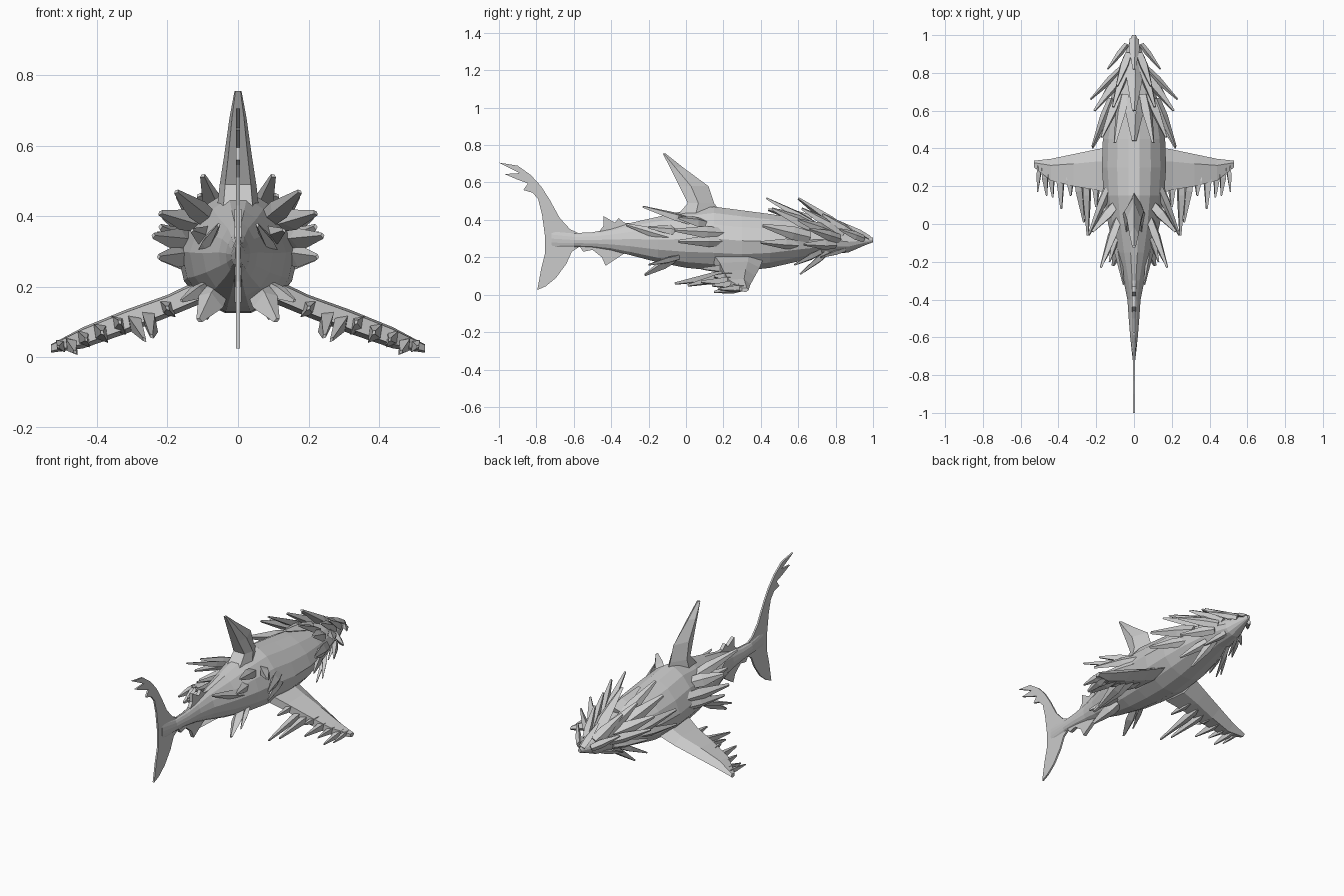
import bpy, bmesh, math
from mathutils import Vector

cube = bpy.data.objects.get("Cube")
if cube:
    bpy.data.objects.remove(cube, do_unlink=True)

stone = bpy.data.materials.new("pale_grey_stone")
stone.use_nodes = True
stone.diffuse_color = (0.6, 0.6, 0.6, 1)
stone.node_tree.nodes["Principled BSDF"].inputs["Base Color"].default_value = (0.6, 0.6, 0.6, 1)


def make_object(name, bm, mirrored=False):
    bmesh.ops.recalc_face_normals(bm, faces=bm.faces)
    mesh = bpy.data.meshes.new(name)
    bm.to_mesh(mesh)
    bm.free()
    mesh.materials.append(stone)
    obj = bpy.data.objects.new(name, mesh)
    bpy.context.collection.objects.link(obj)
    if mirrored:
        obj.modifiers.new("Mirror", "MIRROR").use_mirror_merge = False
    return obj


def loft(bm, rings):
    """Skin a list of equal-length point rings and cap both ends."""
    loops = [[bm.verts.new(p) for p in ring] for ring in rings]
    count = len(loops[0])
    for near, far in zip(loops, loops[1:]):
        for i in range(count):
            j = (i + 1) % count
            bm.faces.new((near[i], near[j], far[j], far[i]))
    bm.faces.new(loops[0])
    bm.faces.new(loops[-1][::-1])


def shard(bm, base, tip, width, outward):
    """Angular crystal: broad root tapering straight to a blunt tip."""
    base, tip = Vector(base), Vector(tip)
    along = (tip - base).normalized()
    side = along.cross(Vector(outward)).normalized()
    up = side.cross(along).normalized()
    rings = []
    for t, scale in ((0, 0.85), (0.35, 1), (1, 0.25)):
        centre, w = base.lerp(tip, t), width * scale
        rings.append([centre + side * (a * w) + up * (b * w)
                      for a, b in ((-1, -0.1), (-0.2, 0.6), (0.9, 0.2), (0.3, -0.6))])
    loft(bm, rings)


def shard_group(name, spikes, mirrored=True):
    bm = bmesh.new()
    for base, tip, width in spikes:
        outward = (base[0], 0, base[2] - 0.28)
        shard(bm, base, tip, width, outward)
    make_object(name, bm, mirrored)


def plate(name, outline, thickness):
    """Flat side-view outline given thickness across x."""
    bm = bmesh.new()
    face = bm.faces.new([bm.verts.new((-thickness / 2, y, z)) for y, z in outline])
    extruded = bmesh.ops.extrude_face_region(bm, geom=[face], use_keep_orig=True)
    moved = [v for v in extruded["geom"] if isinstance(v, bmesh.types.BMVert)]
    bmesh.ops.translate(bm, verts=moved, vec=(thickness, 0, 0))
    bmesh.ops.triangulate(bm, faces=[f for f in bm.faces if len(f.verts) > 4])
    make_object(name, bm)


# Body: y, top, bottom, half width
stations = (
    (-.72, .35, .25, .007), (-.6, .33, .255, .02), (-.5, .335, .25, .028), (-.4, .355, .235, .035),
    (-.3, .385, .21, .055), (-.15, .42, .17, .1), (0, .455, .14, .137), (.15, .475, .125, .16),
    (.3, .455, .122, .17), (.45, .435, .14, .165), (.6, .41, .175, .14), (.75, .38, .21, .1),
    (.87, .34, .225, .06), (.96, .315, .265, .025), (1, .305, .28, .01))
body = bmesh.new()
sides = 14
rings = []
for y, top, bottom, half in stations:
    ring = []
    for i in range(sides):
        angle = math.tau * i / sides
        height = math.sin(angle)
        pinch = 1 - 0.2 * max(height, 0)
        ring.append((half * math.cos(angle) * pinch, y,
                     (top + bottom) / 2 + (top - bottom) / 2 * height))
    rings.append(ring)
loft(body, rings)
make_object("body", body)

# Crescent tail with a torn upper tip
plate("tail_fin", (
    (-1, .706), (-.9, .69), (-.83, .64), (-.775, .58), (-.73, .51), (-.675, .41), (-.62, .35),
    (-.555, .32), (-.565, .26), (-.61, .23), (-.64, .165), (-.695, .09), (-.75, .045),
    (-.795, .025), (-.775, .135), (-.755, .215), (-.755, .32), (-.77, .43), (-.79, .51),
    (-.82, .545), (-.87, .56), (-.845, .595), (-.9, .615), (-.97, .645), (-.89, .65)), .01)

# Small jagged ridges above and below the tail root
plate("upper_tail_ridge", ((-.25, .38), (-.33, .385), (-.36, .41), (-.38, .385), (-.44, .42),
                           (-.44, .37), (-.47, .33), (-.3, .3)), .02)
plate("lower_tail_ridge", ((-.28, .23), (-.33, .22), (-.43, .155), (-.45, .2), (-.5, .24),
                           (-.55, .23), (-.57, .26), (-.4, .28)), .02)

# Dorsal fin: height, rear y, front y, half width
fin = bmesh.new()
rings = []
for z, rear, front, half in ((.42, -.05, .2, .06), (.49, .01, .15, .052), (.58, -.035, .12, .038),
                             (.68, -.085, -.015, .024), (.755, -.125, -.11, .01)):
    middle = rear + (front - rear) * .4
    rings.append([(0, front, z), (half, middle, z), (half * .7, rear, z),
                  (-half * .7, rear, z), (-half, middle, z)])
loft(fin, rings)
make_object("dorsal_fin", fin)

# Pectoral fins: x, front y, rear y, height, half thickness
fin = bmesh.new()
rings = []
for x, front, rear, z, half in ((.11, .41, .15, .185, .035), (.2, .395, .18, .145, .032),
                                (.32, .37, .2, .1, .034), (.44, .345, .23, .055, .03),
                                (.53, .335, .3, .025, .012)):
    span = front - rear
    rings.append([(x, front, z), (x, front - span * .3, z + half), (x, rear, z + half * .8),
                  (x, rear, z - half * .6), (x, front - span * .4, z - half)])
loft(fin, rings)
make_object("pectoral_fin", fin, True)

# Ragged crystals trailing from the pectoral fins
shard_group("pectoral_shard", (
    ((.2, .27, .14), (.2, .09, .14), .035), ((.25, .27, .12), (.245, -.06, .06), .035),
    ((.3, .27, .11), (.265, .01, .05), .035), ((.34, .27, .09), (.335, .15, .1), .035),
    ((.39, .29, .07), (.385, .08, .07), .035), ((.44, .29, .055), (.43, .14, .05), .03),
    ((.475, .3, .04), (.462, .15, .015), .03), ((.5, .31, .035), (.51, .17, .03), .022)))

# Centre crest over the head
shard_group("head_crest", (
    ((0, .86, .33), (0, .6, .515), .045), ((0, .67, .4), (0, .44, .455), .05),
    ((0, .98, .3), (0, .82, .39), .03)), False)

# Layered head crystals sweeping back
shard_group("head_shard", (
    ((.04, .95, .3), (.14, .82, .35), .025), ((.03, .9, .32), (.09, .73, .43), .035),
    ((.04, .84, .33), (.11, .62, .46), .038), ((.05, .68, .38), (.1, .43, .515), .035),
    ((.07, .82, .3), (.23, .66, .35), .03), ((.07, .78, .33), (.21, .6, .4), .038),
    ((.08, .68, .36), (.17, .46, .46), .038), ((.12, .66, .31), (.22, .41, .37), .038),
    ((.12, .6, .27), (.22, .4, .28), .03), ((.08, .8, .27), (.19, .63, .27), .03)))

# Jaw crystals
shard_group("jaw_shard", (
    ((.05, .76, .23), (.09, .61, .11), .025), ((.07, .72, .23), (.15, .58, .16), .025),
    ((.04, .85, .24), (.09, .72, .2), .02)))

# Flank crystals
shard_group("flank_shard", (
    ((.08, .03, .39), (.175, -.23, .47), .033), ((.1, .1, .38), (.22, -.04, .41), .04),
    ((.13, .2, .33), (.24, -.06, .345), .035), ((.14, .2, .29), (.225, -.04, .285), .033),
    ((.08, -.02, .34), (.13, -.2, .36), .03), ((.1, -.06, .3), (.055, -.32, .375), .03)))

# Pelvic fins
shard_group("pelvic_fin", (
    ((.06, -.07, .19), (.11, -.22, .105), .04), ((.09, -.04, .2), (.16, -.2, .16), .025)))
